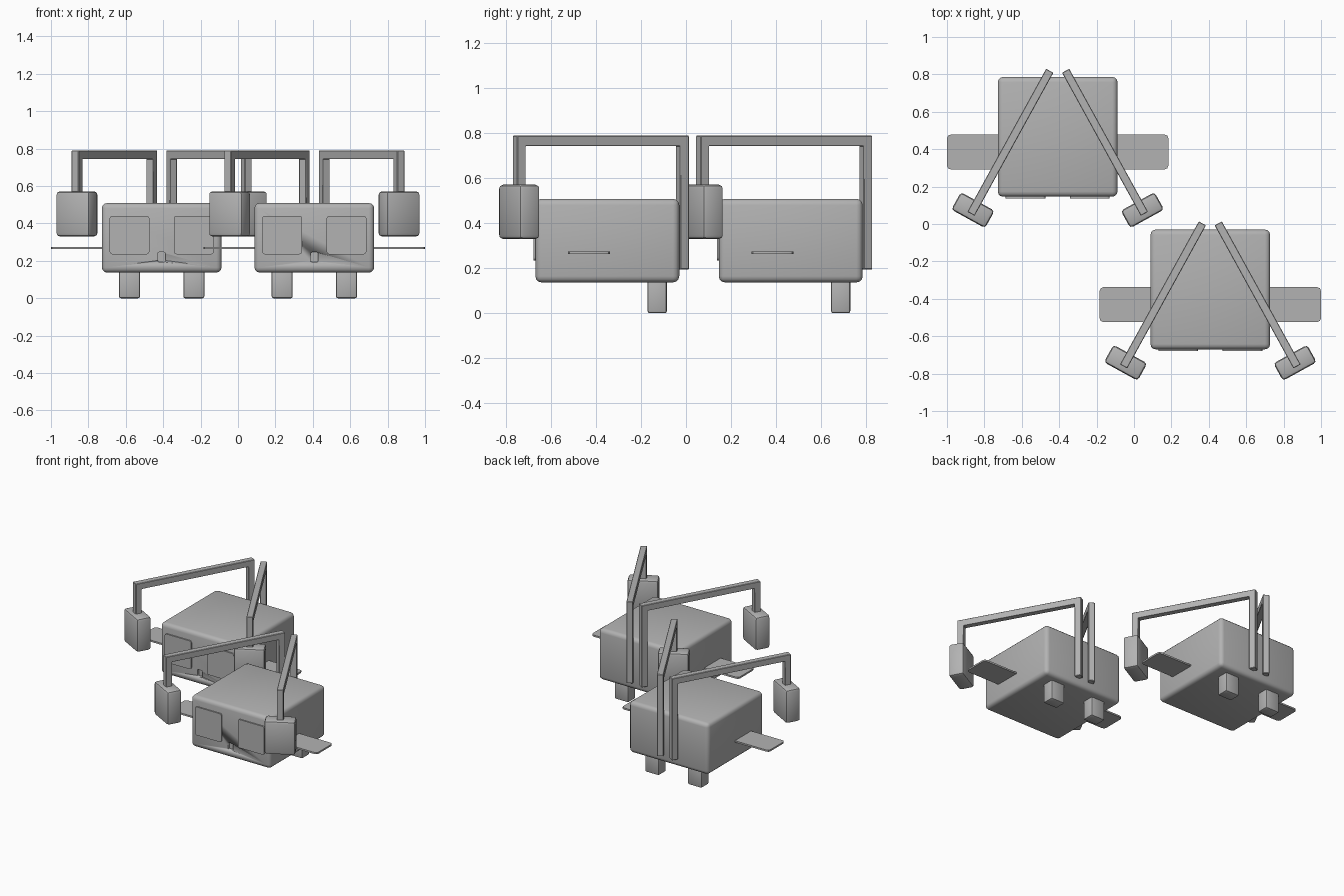
import bpy, bmesh, math
from mathutils import Vector, Matrix

if "Cube" in bpy.data.objects:
    bpy.data.objects.remove(bpy.data.objects["Cube"])

grey = bpy.data.materials.new("light grey")
grey.diffuse_color = (0.45, 0.45, 0.45, 1)
grey.use_nodes = True
grey.node_tree.nodes["Principled BSDF"].inputs["Base Color"].default_value = grey.diffuse_color


def finish(bm, name, bevel=0.0, segments=2, edges=None):
    """Bevel the mesh and turn it into an object."""
    bmesh.ops.recalc_face_normals(bm, faces=bm.faces)
    if bevel:
        bmesh.ops.bevel(bm, geom=edges or bm.edges[:], offset=bevel, segments=segments,
                        profile=0.5, affect='EDGES', clamp_overlap=True)
    me = bpy.data.meshes.new(name)
    bm.to_mesh(me)
    bm.free()
    me.materials.append(grey)
    ob = bpy.data.objects.new(name, me)
    bpy.context.collection.objects.link(ob)
    bpy.ops.object.select_all(action='DESELECT')
    bpy.context.view_layer.objects.active = ob
    ob.select_set(True)
    bpy.ops.object.shade_smooth_by_angle(angle=math.radians(35))
    return ob


def box(name, centre, size, bevel=0.0, segments=2, turn=0.0, only=None):
    """Box; 'only' limits the bevel to edges along one axis."""
    bm = bmesh.new()
    bmesh.ops.create_cube(bm, size=1)
    bmesh.ops.scale(bm, vec=size, verts=bm.verts)
    edges = None
    if only is not None:
        edges = [e for e in bm.edges
                 if abs((e.verts[0].co - e.verts[1].co)[only]) > 1e-4]
    bmesh.ops.transform(bm, verts=bm.verts,
                        matrix=Matrix.Translation(centre) @ Matrix.Rotation(turn, 4, 'Z'))
    return finish(bm, name, bevel, segments, edges)


def strap(name, back, front):
    """Square bar bent in a U: rear post, long top bar, short front drop."""
    h = 0.022
    back, front = Vector(back), Vector(front)
    d = (front - back).normalized()
    length = (front - back).length
    side = Vector((-d.y, d.x, 0))
    outline = [(-h, 0.195), (-h, 0.79), (length + h, 0.79), (length + h, 0.5),
               (length - h, 0.5), (length - h, 0.745), (h, 0.745), (h, 0.195)]
    bm = bmesh.new()
    face = bm.faces.new([bm.verts.new(back + d * u + side * h + Vector((0, 0, z)))
                         for u, z in outline])
    new = bmesh.ops.extrude_face_region(bm, geom=[face])["geom"]
    bmesh.ops.translate(bm, vec=side * -2 * h,
                        verts=[v for v in new if isinstance(v, bmesh.types.BMVert)])
    return finish(bm, name, 0.003, 1)


# two identical machines, set diagonally
for tag, cx, cy in (("rear", -0.408, 0.466), ("front", 0.408, -0.350)):
    # body with a small recessed mouth
    body = box(tag + "_body", (cx, cy, 0.323), (0.64, 0.64, 0.372), 0.028, 3)
    cutter = box(tag + "_mouth_cutter", (cx, cy - 0.32, 0.22), (0.042, 0.04, 0.052),
                 0.008, 2, only=1)
    mod = body.modifiers.new("mouth", 'BOOLEAN')
    mod.object = cutter
    mod.operation = 'DIFFERENCE'
    mod.solver = 'EXACT'
    bpy.context.view_layer.objects.active = body
    bpy.ops.object.modifier_apply(modifier=mod.name)
    bpy.data.objects.remove(cutter)

    for s, side in ((-1, "left"), (1, "right")):
        label = f"{tag}_{side}_"
        # raised front panel
        box(label + "panel", (cx + s * 0.172, cy - 0.318, 0.338), (0.212, 0.022, 0.206),
            0.014, 3, only=1)
        # thin side fin
        box(label + "fin", (cx + s * 0.446, cy - 0.081, 0.269), (0.292, 0.186, 0.012),
            0.02, 2, only=2)
        # foot
        box(label + "foot", (cx + s * 0.172, cy + 0.222, 0.08), (0.112, 0.086, 0.16),
            0.01, 2)
        # overhead arm and its hanging pod
        back = (cx + s * 0.053, cy + 0.334, 0)
        front = (cx + s * 0.453, cy - 0.392, 0)
        strap(label + "arm", back, front)
        turn = s * math.atan2(0.40, 0.726)
        box(label + "pod", (front[0], front[1], 0.451), (0.206, 0.106, 0.242),
            0.018, 2, turn=turn)
